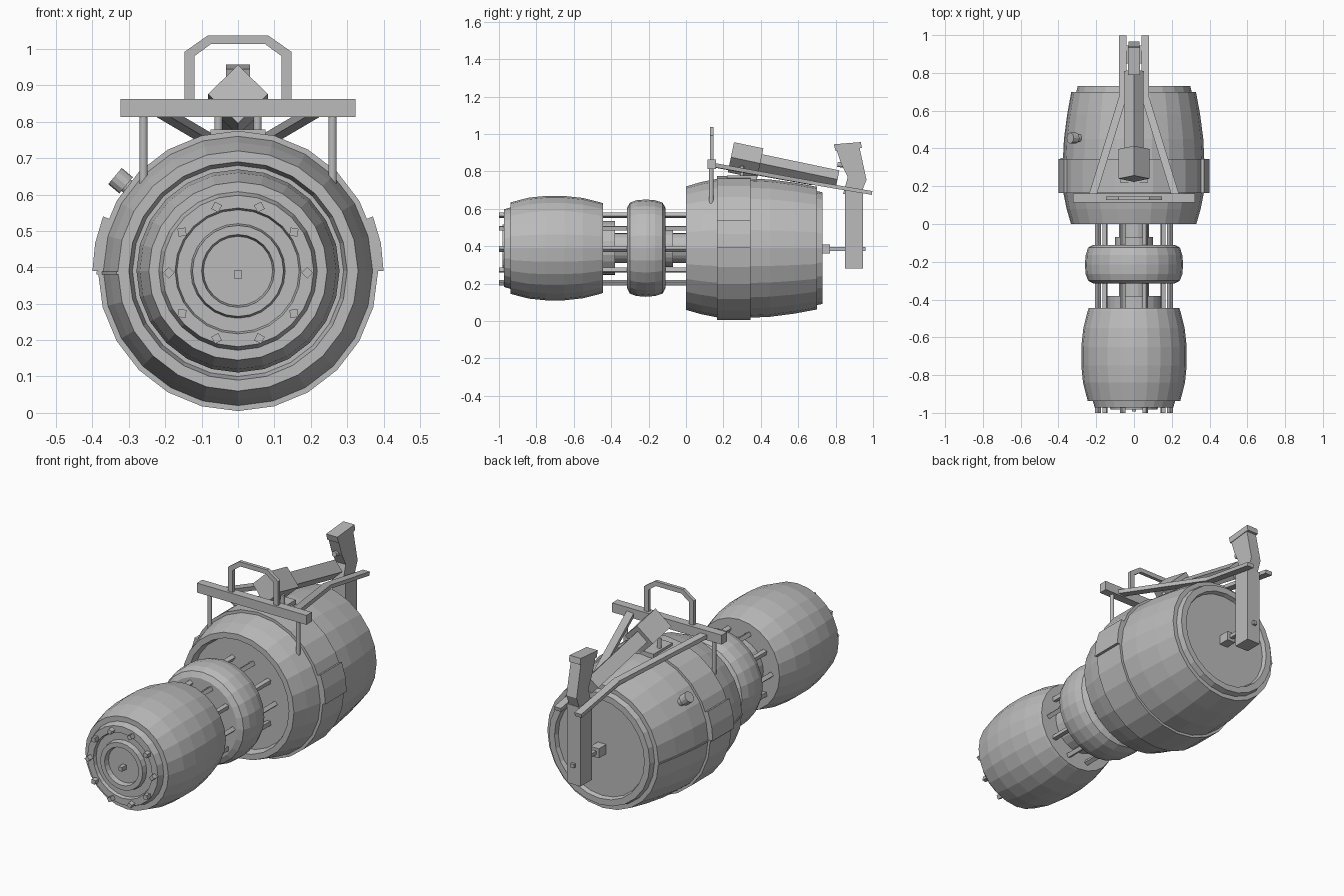
import bpy, bmesh, math
from mathutils import Vector, Matrix

if "Cube" in bpy.data.objects:
    bpy.data.objects.remove(bpy.data.objects["Cube"])

grey = bpy.data.materials.new("metal grey")
grey.diffuse_color = (0.5, 0.5, 0.5, 1)
grey.use_nodes = True
grey.node_tree.nodes["Principled BSDF"].inputs["Base Color"].default_value = grey.diffuse_color
CZ = 0.39      # height of the main axis
SIDES = 24


def finish(name, bm):
    bmesh.ops.recalc_face_normals(bm, faces=bm.faces[:])
    me = bpy.data.meshes.new(name)
    bm.to_mesh(me)
    bm.free()
    me.materials.append(grey)
    ob = bpy.data.objects.new(name, me)
    bpy.context.collection.objects.link(ob)
    return ob


def lathe(name, profile, sides=SIDES):
    """Spin (y, radius) points around the main axis."""
    bm = bmesh.new()
    rings = []
    for y, r in profile:
        if r == 0:
            rings.append([bm.verts.new((0, y, CZ))] * sides)
        else:
            rings.append([bm.verts.new((r * math.cos(a), y, CZ + r * math.sin(a)))
                          for a in (2 * math.pi * i / sides for i in range(sides))])
    for p, q in zip(rings, rings[1:]):
        for i in range(sides):
            j = (i + 1) % sides
            corners = list(dict.fromkeys([p[i], p[j], q[j], q[i]]))
            bm.faces.new(corners)
    return finish(name, bm)


def beam(name, a, b, w, h, roll=0):
    """Rectangular bar between two points."""
    a, b = Vector(a), Vector(b)
    d = (b - a).normalized()
    side = d.cross(Vector((0, 0, 1)))
    side = side.normalized() if side.length > 1e-3 else Vector((1, 0, 0))
    up = side.cross(d)
    rot = Matrix((side, d, up)).transposed().to_4x4()
    mat = (Matrix.Translation((a + b) / 2) @ rot @ Matrix.Rotation(math.radians(roll), 4, 'Y')
           @ Matrix.Diagonal((w, (b - a).length, h, 1)))
    bm = bmesh.new()
    bmesh.ops.create_cube(bm, size=1, matrix=mat)
    return finish(name, bm)


def rod(name, a, b, r, sides=12):
    a, b = Vector(a), Vector(b)
    mat = Matrix.Translation((a + b) / 2) @ (b - a).to_track_quat('Z', 'Y').to_matrix().to_4x4()
    bm = bmesh.new()
    bmesh.ops.create_cone(bm, cap_ends=True, segments=sides, radius1=r, radius2=r,
                          depth=(b - a).length, matrix=mat)
    return finish(name, bm)


def prism(name, pts, axis, lo, hi):
    """Extrude a 2D outline along x, y or z."""
    def place(p, t):
        v = list(p)
        v.insert(axis, t)
        return v
    bm = bmesh.new()
    f = bm.faces.new([bm.verts.new(place(p, lo)) for p in pts])
    ext = bmesh.ops.extrude_face_region(bm, geom=[f])
    off = Vector(place((0, 0), hi - lo))
    bmesh.ops.translate(bm, vec=off, verts=[g for g in ext['geom'] if isinstance(g, bmesh.types.BMVert)])
    return finish(name, bm)


# Large rear barrel with centre band, recessed front and rear cap
lathe("large_barrel", [
    (0.04, 0), (0.04, 0.29), (0, 0.30), (0, 0.33), (0.08, 0.353), (0.165, 0.37),
    (0.165, 0.385), (0.345, 0.385), (0.345, 0.372), (0.45, 0.367), (0.58, 0.35),
    (0.70, 0.328), (0.70, 0.305), (0.73, 0.298), (0.73, 0.265), (0.708, 0.258), (0.708, 0)])

# Middle bulging ring
lathe("middle_ring", [
    (-0.315, 0), (-0.315, 0.215), (-0.30, 0.243), (-0.265, 0.256), (-0.215, 0.26),
    (-0.165, 0.256), (-0.125, 0.243), (-0.11, 0.215), (-0.11, 0)])

# Small front barrel with stepped nose
lathe("small_barrel", [
    (-0.955, 0), (-0.955, 0.095), (-0.982, 0.10), (-0.982, 0.125), (-0.955, 0.13),
    (-0.955, 0.168), (-0.972, 0.173), (-0.972, 0.208), (-0.937, 0.218), (-0.937, 0.245),
    (-0.84, 0.27), (-0.75, 0.279), (-0.65, 0.279), (-0.55, 0.268), (-0.46, 0.245),
    (-0.445, 0.24), (-0.445, 0)])

# Core shaft, hubs and nose pin
lathe("core_shaft", [(-0.46, 0), (-0.46, 0.08), (0.05, 0.08), (0.05, 0)])
lathe("front_hub", [(-0.45, 0), (-0.45, 0.145), (-0.38, 0.145), (-0.38, 0)])
lathe("rear_hub", [(-0.115, 0), (-0.115, 0.10), (-0.07, 0.10), (-0.07, 0)])
beam("nose_pin", (0, -0.992, 0.38), (0, -0.94, 0.38), 0.022, 0.022)

# Ten square tie rods running through the front sections
for i in range(10):
    a = 2 * math.pi * i / 10
    p = (0.19 * math.cos(a), 0.19 * math.sin(a) + CZ - 0.005)
    beam("tie_rod", (p[0], -1, p[1]), (p[0], 0.045, p[1]), 0.022, 0.022, 45 - math.degrees(a))

# Thick plates on both sides of the band, and seams below them
for s in (-1, 1):
    arc = [(r * s * math.cos(a), CZ + r * math.sin(a))
           for r, angs in ((0.40, (0, 11, 22)), (0.365, (22, 11, 0)))
           for a in map(math.radians, angs)]
    prism("band_side_plate", arc, 1, 0.165, 0.345)
seam = [(-0.30, 0), (-0.334, 0), (-0.357, 0.08), (-0.374, 0.165), (-0.389, 0.165),
        (-0.389, 0.35), (-0.376, 0.35), (-0.371, 0.45), (-0.354, 0.58), (-0.332, 0.70), (-0.30, 0.70)]
prism("side_seam", seam, 2, 0.380, 0.389)

# Side filler knob
d = Vector((-0.77, 0, 0.64)).normalized()
base = Vector((-0.265, 0.455, 0.59))
rod("knob_neck", base, base + d * 0.07, 0.02)
rod("knob_cap", base + d * 0.055, base + d * 0.095, 0.029)

# Front crossbar, its posts and the carrying handle
beam("crossbar", (-0.323, 0.138, 0.838), (0.323, 0.138, 0.838), 0.046, 0.05)
path = [(-0.147, 0.85), (-0.147, 0.992), (-0.083, 1.037), (0.083, 1.037), (0.147, 0.992),
        (0.147, 0.85), (0.12, 0.85), (0.12, 0.98), (0.075, 1.013), (-0.075, 1.013),
        (-0.12, 0.98), (-0.12, 0.85)]
prism("carry_handle", path, 1, 0.127, 0.146)
for s in (-1, 1):
    rod("crossbar_post", (s * 0.26, 0.135, 0.60), (s * 0.26, 0.135, 0.82), 0.011)
    # Frame: converging struts, then parallel rear bars
    beam("frame_strut", (s * 0.22, 0.15, 0.833), (s * 0.06, 0.67, 0.739), 0.04, 0.022)
    beam("frame_rear_bar", (s * 0.06, 0.655, 0.742), (s * 0.06, 0.995, 0.685), 0.04, 0.02)
    rod("mount_post", (s * 0.053, 0.30, 0.75), (s * 0.053, 0.30, 0.83), 0.011)

# Mount plate and diamond-section sight body, sloping to the rear
beam("mount_plate", (0, 0.22, 0.767), (0, 0.38, 0.767), 0.15, 0.024)
beam("sight_head", (0, 0.24, 0.876), (0, 0.397, 0.843), 0.116, 0.116, 45)
beam("sight_body", (0, 0.39, 0.845), (0, 0.81, 0.757), 0.07, 0.07, 45)

# Rear grip, trigger and hanging post
prism("grip", [(0.80, 0.93), (0.925, 0.94), (0.965, 0.755), (0.935, 0.68), (0.84, 0.68),
               (0.865, 0.77), (0.83, 0.84)], 0, -0.03, 0.03)
prism("grip_cap", [(0.79, 0.945), (0.935, 0.957), (0.94, 0.925), (0.80, 0.91)], 0, -0.033, 0.033)
rod("trigger", (0, 0.81, 0.838), (0, 0.86, 0.832), 0.014)
beam("rear_post", (0, 0.898, 0.28), (0, 0.898, 0.70), 0.08, 0.095)

# Rear axle with its square block
beam("axle_block", (0, 0.70, 0.385), (0, 0.77, 0.385), 0.05, 0.05)
beam("rear_axle", (0, 0.72, 0.385), (0, 0.96, 0.385), 0.02, 0.02)
